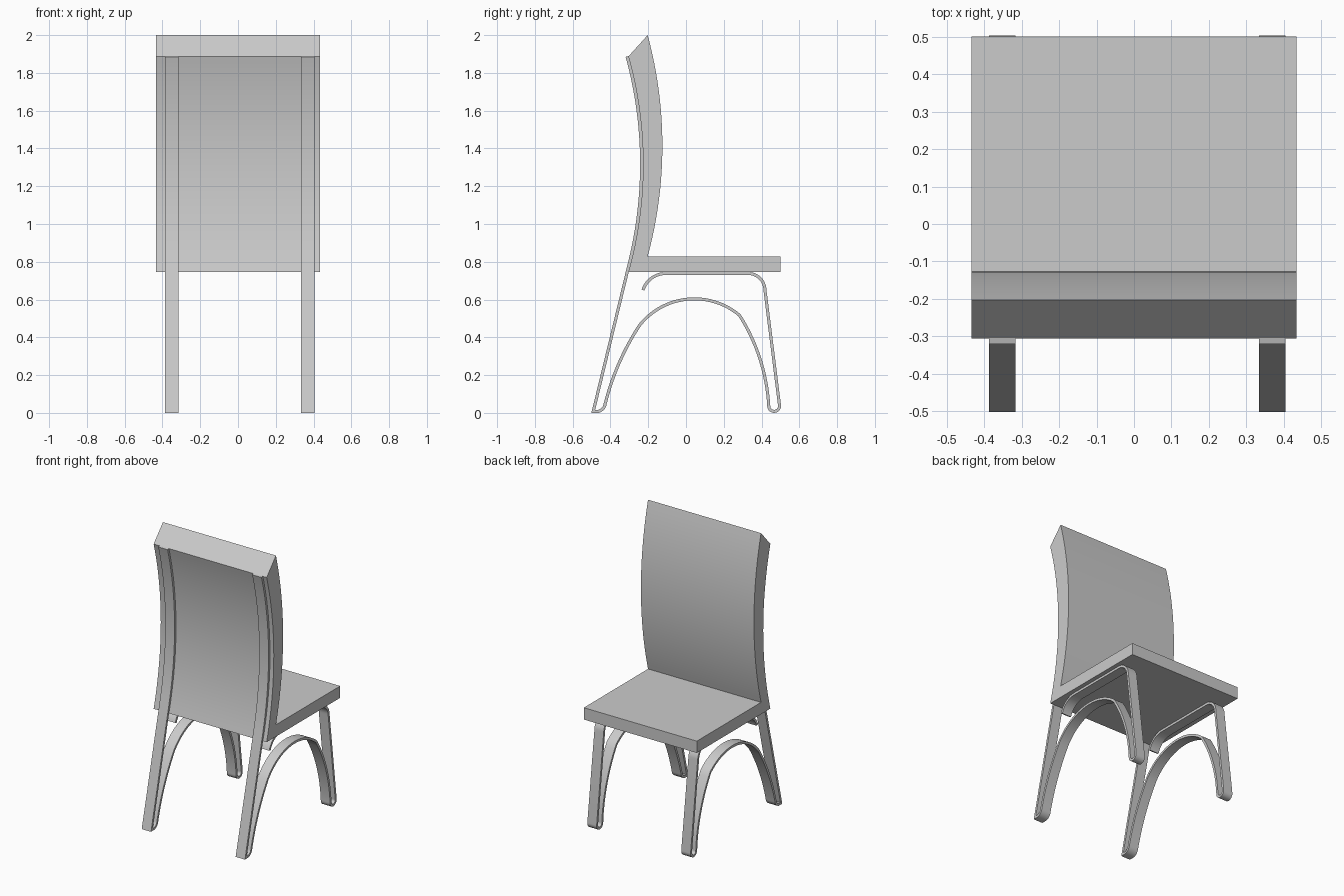
import bpy
import bmesh
import math
from mathutils import Vector

if "Cube" in bpy.data.objects:
    bpy.data.objects.remove(bpy.data.objects["Cube"])

grey = bpy.data.materials.new("plain_grey")
grey.use_nodes = True
colour = (0.6, 0.6, 0.6, 1)
grey.diffuse_color = colour
grey.node_tree.nodes["Principled BSDF"].inputs["Base Color"].default_value = colour


def arc(a, m, b, steps=16):
    """Points of the circle arc from a through m to b, in the (y, z) plane."""
    a, m, b = Vector(a), Vector(m), Vector(b)
    u, v = m - a, b - a
    d = 2 * u.cross(v)
    c = a + Vector((v.y * u.length_squared - u.y * v.length_squared,
                    u.x * v.length_squared - v.x * u.length_squared)) / d
    start = math.atan2(a.y - c.y, a.x - c.x)
    end = math.atan2(b.y - c.y, b.x - c.x)
    sweep = (end - start) % math.tau
    if d < 0:
        sweep -= math.tau
    r = (a - c).length
    return [c + r * Vector((math.cos(start + sweep * i / steps),
                            math.sin(start + sweep * i / steps)))
            for i in range(steps + 1)]


def join(*pieces):
    """Chain point lists, dropping repeated joints."""
    path = []
    for piece in pieces:
        for p in map(Vector, piece):
            if not path or (p - path[-1]).length > 1e-4:
                path.append(p)
    return path


def finish(name, bm):
    bmesh.ops.recalc_face_normals(bm, faces=bm.faces)
    mesh = bpy.data.meshes.new(name)
    bm.to_mesh(mesh)
    bm.free()
    mesh.materials.append(grey)
    obj = bpy.data.objects.new(name, mesh)
    bpy.context.collection.objects.link(obj)
    bpy.ops.object.select_all(action="DESELECT")
    obj.select_set(True)
    bpy.context.view_layer.objects.active = obj
    bpy.ops.object.shade_smooth_by_angle(angle=math.radians(25))


def prism(name, outline, x0, x1):
    bm = bmesh.new()
    face = bm.faces.new([bm.verts.new((x0, p.x, p.y)) for p in outline])
    side = bmesh.ops.extrude_face_region(bm, geom=[face])["geom"]
    bmesh.ops.translate(bm, vec=(x1 - x0, 0, 0),
                        verts=[v for v in side if isinstance(v, bmesh.types.BMVert)])
    finish(name, bm)


def ribbon(name, path, x0, x1, thick):
    """Bent flat strip with mitred joints, following a centre line."""
    bm = bmesh.new()
    rings = []
    for i, p in enumerate(path):
        before = (p - path[i - 1]).normalized() if i else None
        after = (path[i + 1] - p).normalized() if i < len(path) - 1 else None
        before, after = before or after, after or before
        n0, n1 = Vector((-before.y, before.x)), Vector((-after.y, after.x))
        off = (n0 + n1).normalized()
        off *= thick / 2 / max(off.dot(n0), 0.5)
        rings.append([bm.verts.new((x, q.x, q.y)) for x, q in
                      ((x0, p + off), (x1, p + off), (x1, p - off), (x0, p - off))])
    for r, s in zip(rings, rings[1:]):
        for k in range(4):
            j = (k + 1) % 4
            bm.faces.new((r[k], r[j], s[j], s[k]))
    bm.faces.new(rings[0])
    bm.faces.new(rings[-1])
    finish(name, bm)


# Seat and curved backrest in one upholstered shell
shell = join(
    [(0.5, 0.746), (0.5, 0.828)],
    arc((-0.203, 0.828), (-0.125, 1.414), (-0.203, 2.0), 32),
    arc((-0.305, 1.887), (-0.227, 1.32), (-0.305, 0.746), 32),
)
prism("seat_and_backrest", shell, -0.433, 0.433)

# Side frames: one strip runs down the back, over the arch and under the seat
frame = join(
    arc((-0.312, 1.887), (-0.235, 1.32), (-0.298, 0.8), 32),
    [(-0.491, 0.008)],
    arc((-0.465, 0.008), (-0.441, 0.021), (-0.428, 0.048), 8),
    arc((-0.428, 0.048), (-0.34, 0.295), (-0.245, 0.465)),
    arc((-0.245, 0.465), (0.02, 0.603), (0.283, 0.517), 24),
    arc((0.283, 0.517), (0.39, 0.291), (0.438, 0.04)),
    arc((0.438, 0.04), (0.466, 0.008), (0.495, 0.04), 12),
    arc((0.418, 0.65), (0.394, 0.71), (0.33, 0.738), 12),
    arc((-0.11, 0.738), (-0.184, 0.712), (-0.228, 0.65), 12),
)
for name, x in (("right_frame", -0.387), ("left_frame", 0.333)):
    ribbon(name, frame, x, x + 0.071, 0.016)
